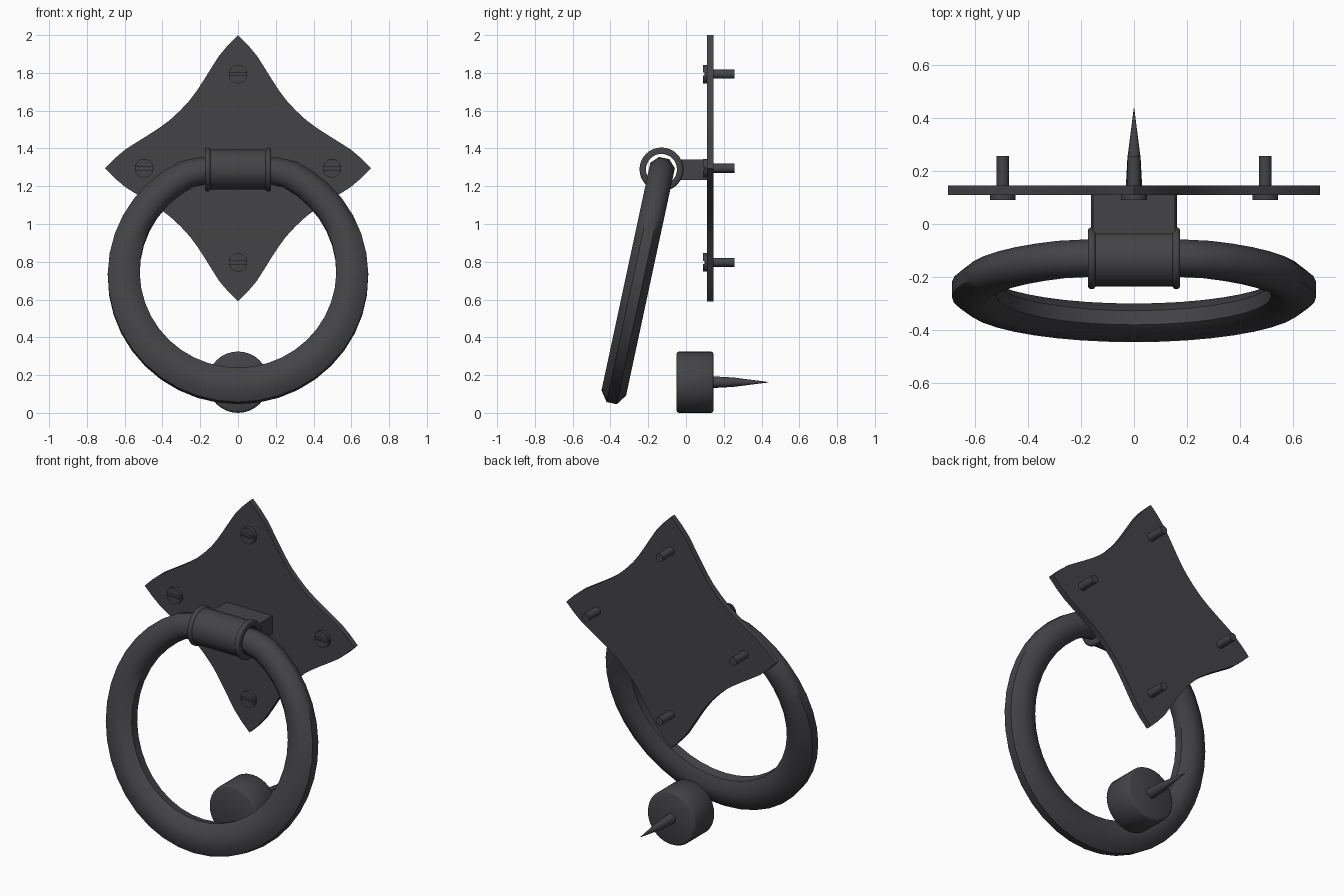
import bpy, bmesh, math
from mathutils import Vector

if "Cube" in bpy.data.objects:
    bpy.data.objects.remove(bpy.data.objects["Cube"])

iron = bpy.data.materials.new("dark_iron")
iron.diffuse_color = (0.057, 0.056, 0.062, 1)
iron.use_nodes = True
iron.node_tree.nodes["Principled BSDF"].inputs["Base Color"].default_value = iron.diffuse_color


def finish(name, bm, angle=35):
    bmesh.ops.remove_doubles(bm, verts=bm.verts, dist=1e-5)
    bmesh.ops.recalc_face_normals(bm, faces=bm.faces)
    me = bpy.data.meshes.new(name)
    bm.to_mesh(me)
    bm.free()
    me.materials.append(iron)
    ob = bpy.data.objects.new(name, me)
    bpy.context.collection.objects.link(ob)
    bpy.ops.object.select_all(action='DESELECT')
    ob.select_set(True)
    bpy.context.view_layer.objects.active = ob
    bpy.ops.object.shade_smooth_by_angle(angle=math.radians(angle))
    return ob


def skin(bm, rings, closed):
    """Bridge a list of point loops with quads."""
    vs = [[bm.verts.new(p) for p in r] for r in rings]
    n = len(vs[0])
    for i in range(len(vs) if closed else len(vs) - 1):
        a, b = vs[i], vs[(i + 1) % len(vs)]
        for j in range(n):
            k = (j + 1) % n
            bm.faces.new((a[j], a[k], b[k], b[j]))
    if not closed:
        bm.faces.new(vs[0])
        bm.faces.new(vs[-1])


def lathe(name, profile, centre, axis='Y', n=32, closed=False):
    """Revolve (position along axis, radius) points around an axis."""
    bm = bmesh.new()
    rings = []
    for t, r in profile:
        ring = []
        for j in range(n):
            a = 2 * math.pi * j / n
            c, s = r * math.cos(a), r * math.sin(a)
            ring.append(Vector(centre) + Vector((c, t, s) if axis == 'Y' else (t, c, s)))
        rings.append(ring)
    skin(bm, rings, closed)
    return finish(name, bm)


def prism(name, outline, y0, y1):
    """Extrude an (x, z) outline along y."""
    bm = bmesh.new()
    skin(bm, [[(x, y, z) for x, z in outline] for y in (y0, y1)], False)
    return finish(name, bm)


# back plate: half of one edge, mirrored and turned four times
half = [(0, .705), (.052, .653), (.1, .596), (.14, .533), (.178, .472),
        (.215, .415), (.255, .361), (.306, .306)]
edge = half + [(z, x) for x, z in reversed(half[1:-1])]
outline = []
for k in range(4):
    for x, z in edge:
        for _ in range(k):
            x, z = z, -x
        outline.append((x, z + 1.295))
prism("back_plate", outline, .11, .145)

# slotted screws
for i, (x, z) in enumerate([(0, 1.793), (0, .797), (-.497, 1.295), (.497, 1.295)]):
    lathe("screw_shank_%d" % i, [(.098, .024), (.257, .024)], (x, 0, z), n=16)
    lathe("screw_head_%d" % i, [(.1, .049), (.115, .049)], (x, 0, z), n=24)
    for side in (1, -1):
        a0 = math.asin(.008 / .049)
        arc = [a0 + (math.pi - 2 * a0) * j / 10 for j in range(11)]
        prism("screw_head_half_%d" % i,
              [(x + .049 * math.cos(a), z + side * .049 * math.sin(a)) for a in arc], .09, .1)

# hinge block joining barrel and plate
prism("hinge_block", [(-.155, 1.233), (.155, 1.233), (.155, 1.342), (-.155, 1.342)], -.045, .112)

# hollow hinge barrel with rounded rims
rim = [(.145, .106), (.15, .113), (.156, .116), (.166, .116), (.172, .112), (.175, .105), (.175, .082)]
lathe("hinge_barrel", [(-t, r) for t, r in reversed(rim)] + rim, (0, -.13, 1.289),
      axis='X', n=32, closed=True)

# knocker ring: octagonal tube, thicker at the bottom, flattened inside the barrel
tilt = math.radians(12.1)
down = Vector((0, -math.sin(tilt), -math.cos(tilt)))
out = Vector((0, -math.cos(tilt), math.sin(tilt)))
pivot = Vector((0, -.13, 1.282))
bm = bmesh.new()
rings = []
for i in range(40):
    t = 2 * math.pi * i / 40
    radial = Vector((math.sin(t), 0, 0)) - down * math.cos(t)
    v = max(0, .56 - .605 * math.cos(t))
    c = pivot + Vector((.605 * math.sin(t), 0, 0)) + down * v
    wide = .071 + .026 * ((1 - math.cos(t)) / 2) ** .6
    rings.append([c + radial * wide * 1.04 * math.cos(a) + out * .072 * math.sin(a)
                  for a in [math.pi / 8 + j * math.pi / 4 for j in range(8)]])
skin(bm, rings, True)
finish("knocker_ring", bm, 50)

# strike stud with nail
lathe("strike_stud", [(-.05, .15), (-.046, .158), (-.038, .1625), (.133, .1625),
                      (.141, .158), (.145, .15)], (0, 0, .1625))
lathe("stud_nail", [(.14, .031), (.25, .025), (.438, .001)], (0, 0, .1625), n=16)
